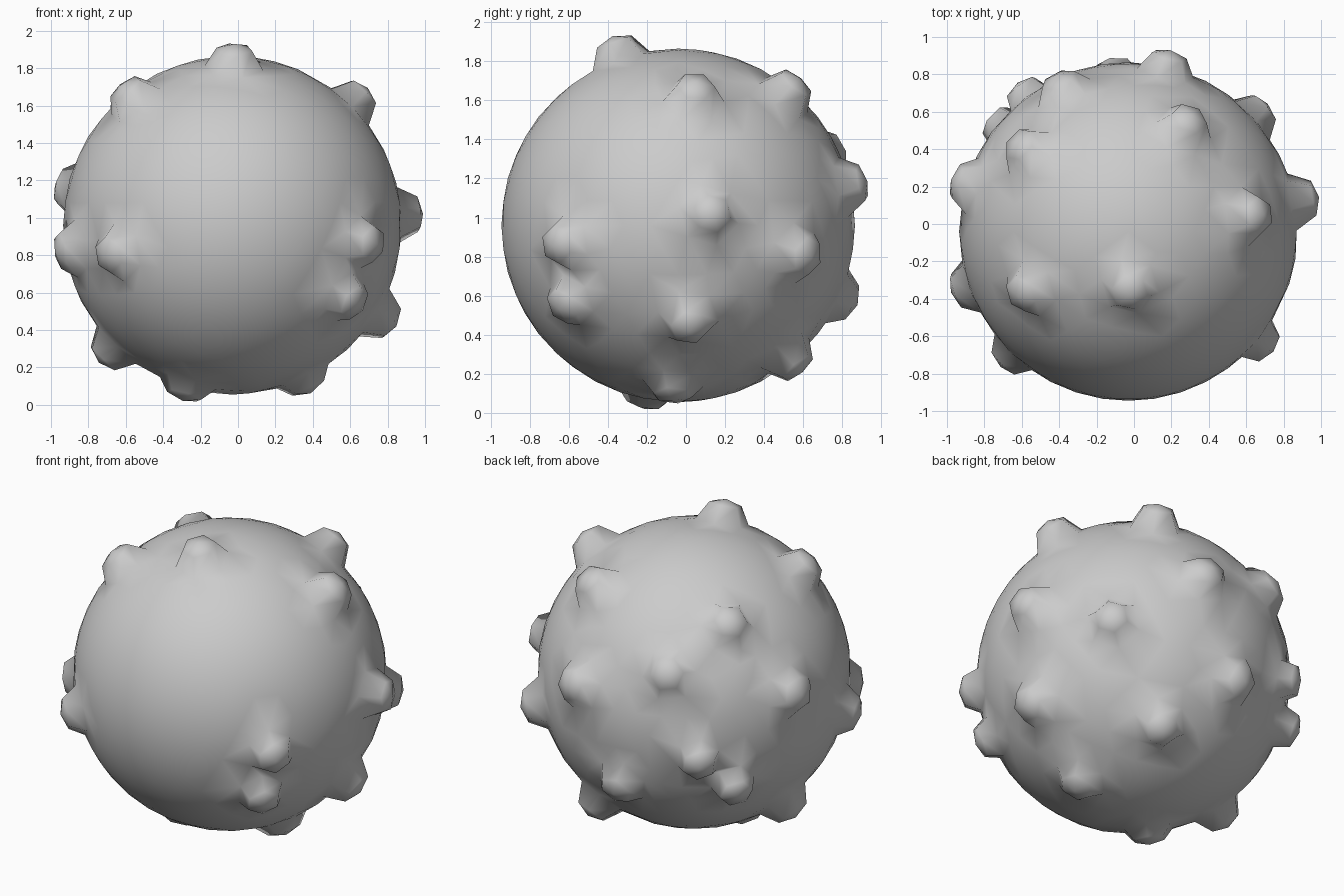
import bpy, bmesh, math
from mathutils import Vector

cube = bpy.data.objects.get("Cube")
if cube:
    bpy.data.objects.remove(cube, do_unlink=True)

CENTRE = Vector((-0.03, -0.04, 0.96))
RADIUS = 0.905
SIDES = 6

# Knob tips, measured from the ball's centre
TIPS = [Vector(t) for t in (
    (0.01, -0.33, 0.95), (-0.58, -0.34, 0.74), (0.71, 0.09, 0.72), (0.33, 0.61, 0.74),
    (1.00, 0.18, 0.06), (0.76, -0.63, -0.10), (0.66, -0.60, -0.42), (0.86, 0.06, -0.53),
    (0.41, -0.03, -0.88), (-0.26, -0.17, -0.92), (-0.70, 0.00, -0.72), (-0.67, -0.71, -0.16),
    (-0.93, -0.32, -0.14), (-0.93, 0.27, 0.21), (-0.59, 0.47, 0.66), (-0.38, 0.82, 0.40),
    (0.73, 0.67, -0.16), (0.22, 0.95, 0.22), (-0.07, 0.90, -0.40), (-0.58, 0.78, -0.15),
    (-0.72, 0.60, -0.36), (0.30, 0.62, -0.74))]


def ring_points(axis, dist, radius):
    """Corners of a polygon facing along axis."""
    side = axis.orthogonal().normalized()
    up = axis.cross(side)
    angles = [2 * math.pi * i / SIDES for i in range(SIDES)]
    return [axis * dist + radius * (side * math.cos(a) + up * math.sin(a)) for a in angles]


bm = bmesh.new()

# Ball points, leaving clear patches for the knobs
bmesh.ops.create_icosphere(bm, subdivisions=4, radius=RADIUS)
axes = [t.normalized() for t in TIPS]
crowded = [v for v in bm.verts if any((v.co - a * RADIUS).length < 0.23 for a in axes)]
bmesh.ops.delete(bm, geom=crowded, context='VERTS')
bmesh.ops.delete(bm, geom=bm.edges[:], context='EDGES_FACES')

# Knob footprints on the ball
rings = []
for a in axes:
    gap = min((a - b).length for b in axes if b is not a) * RADIUS
    r = min(0.16, 0.46 * gap)
    rings.append([bm.verts.new(p) for p in ring_points(a, math.sqrt(RADIUS ** 2 - r * r), r)])

# Skin the ball, then open the footprints
bmesh.ops.convex_hull(bm, input=bm.verts[:])
owner = {v: i for i, ring in enumerate(rings) for v in ring}
lids = [f for f in bm.faces if len({owner.get(v, -1 - k) for k, v in enumerate(f.verts)}) == 1]
bmesh.ops.delete(bm, geom=lids, context='FACES')

# Tapered knob walls and shallow domed tips
for tip, a, base in zip(TIPS, axes, rings):
    rim = [bm.verts.new(p) for p in ring_points(a, tip.length - 0.01, 0.098)]
    top = bm.verts.new(a * (tip.length + 0.02))
    for i in range(SIDES):
        j = (i + 1) % SIDES
        bm.faces.new((base[i], base[j], rim[j], rim[i]))
        bm.faces.new((rim[i], rim[j], top))

bmesh.ops.recalc_face_normals(bm, faces=bm.faces[:])
bmesh.ops.translate(bm, verts=bm.verts[:], vec=CENTRE)
for f in bm.faces:
    f.smooth = True

mesh = bpy.data.meshes.new("knobbly_ball")
bm.to_mesh(mesh)
bm.free()
ball = bpy.data.objects.new("knobbly_ball", mesh)
bpy.context.collection.objects.link(ball)

# Plain grey
grey = bpy.data.materials.new("plain_grey")
grey.use_nodes = True
grey.diffuse_color = (0.6, 0.6, 0.6, 1)
grey.node_tree.nodes["Principled BSDF"].inputs["Base Color"].default_value = (0.6, 0.6, 0.6, 1)
mesh.materials.append(grey)
